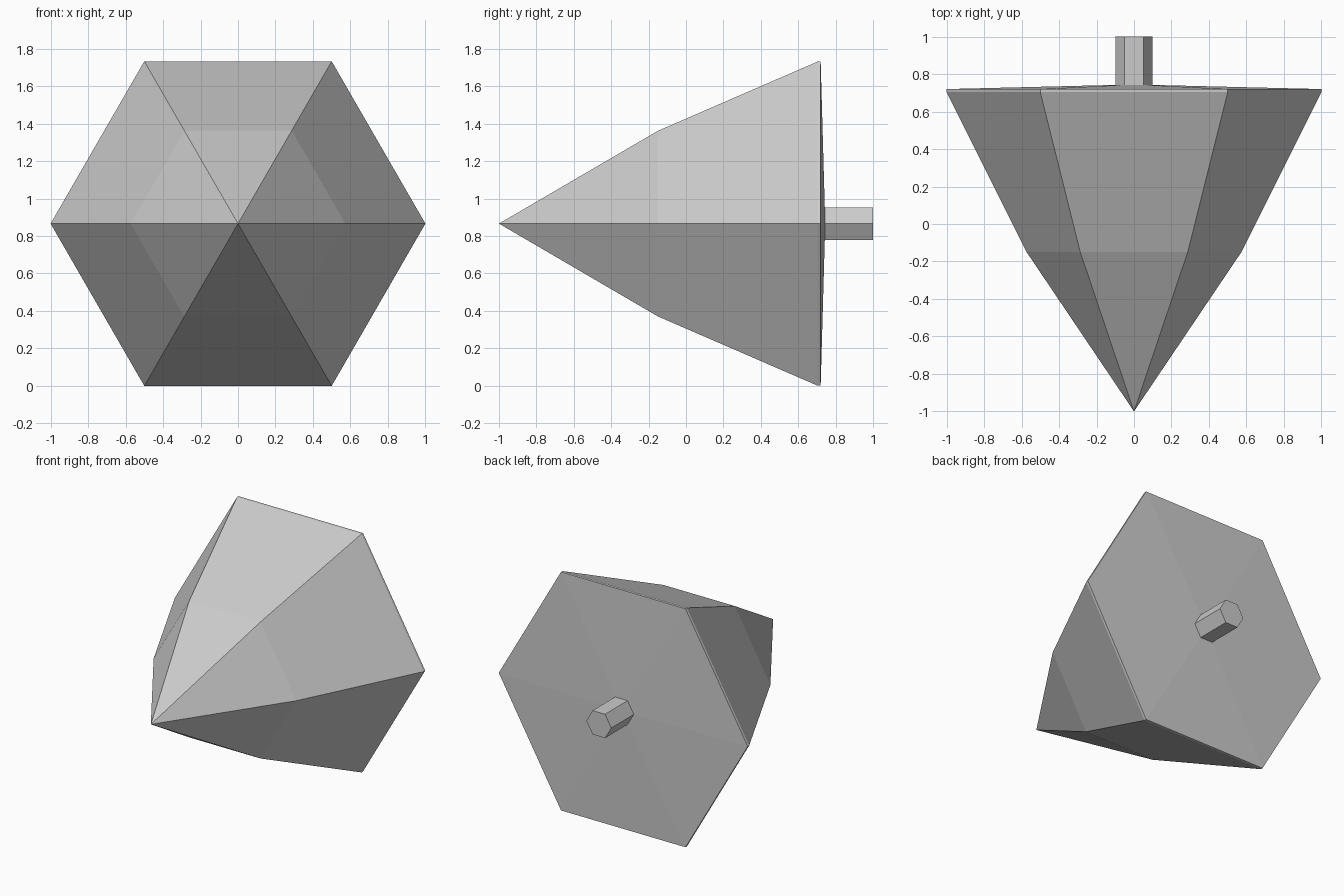
import bpy
import bmesh
from math import cos, sin, pi

cube = bpy.data.objects.get("Cube")
if cube:
    bpy.data.objects.remove(cube, do_unlink=True)

SIDES = 6
AXIS_HEIGHT = sin(pi / 3)

grey = bpy.data.materials.new("plain grey")
grey.use_nodes = True
colour = (0.6, 0.6, 0.6, 1)
grey.diffuse_color = colour
grey.node_tree.nodes["Principled BSDF"].inputs["Base Color"].default_value = colour


def hex_lathe(name, profile):
    """Sweep (y, radius) stations into a closed hexagonal solid along y."""
    bm = bmesh.new()
    rings = []
    for y, r in profile:
        count = SIDES if r > 0 else 1
        rings.append([bm.verts.new((r * cos(2 * pi * i / SIDES), y,
                                    AXIS_HEIGHT + r * sin(2 * pi * i / SIDES)))
                      for i in range(count)])
    for a, b in zip(rings, rings[1:]):
        for i in range(SIDES):
            j = (i + 1) % SIDES
            if len(a) == 1:
                bm.faces.new((a[0], b[i], b[j]))
            else:
                bm.faces.new((a[i], b[i], b[j], a[j]))
    for ring in (rings[0], rings[-1]):
        if len(ring) > 1:
            bm.faces.new(ring)
    bmesh.ops.recalc_face_normals(bm, faces=bm.faces)
    mesh = bpy.data.meshes.new(name)
    bm.to_mesh(mesh)
    bm.free()
    mesh.materials.append(grey)
    obj = bpy.data.objects.new(name, mesh)
    bpy.context.collection.objects.link(obj)
    return obj


# Pointed head with a thin rim and a slightly domed back, then the rear stem
hex_lathe("pointed_head", [(-1, 0), (-0.15, 0.573), (0.703, 1), (0.72, 1), (0.742, 0.1)])
hex_lathe("rear_stem", [(0.742, 0.1), (1, 0.1)])
